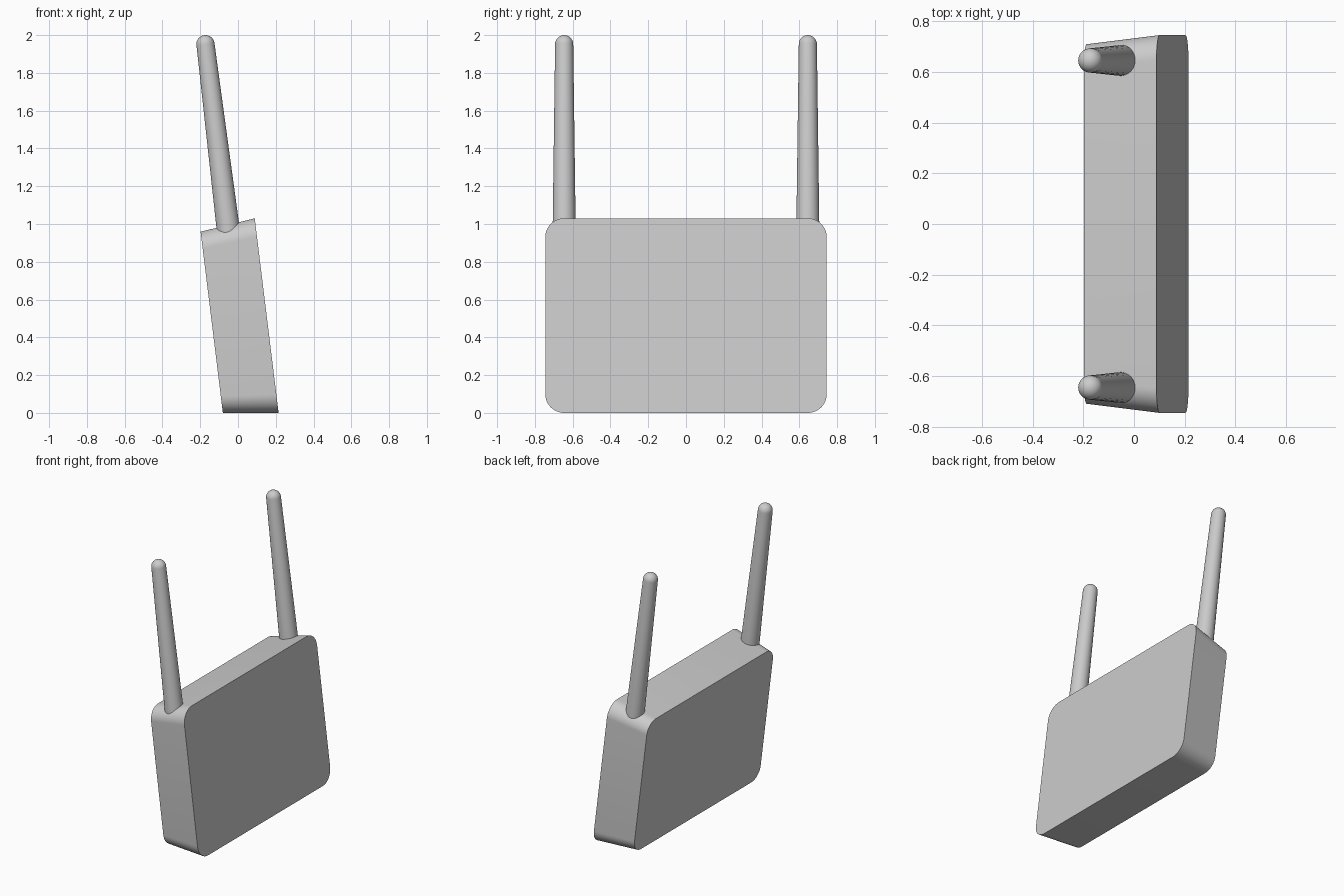
import bpy
import bmesh
from math import cos, sin, pi, radians
from mathutils import Matrix, Vector

if "Cube" in bpy.data.objects:
    bpy.data.objects.remove(bpy.data.objects["Cube"], do_unlink=True)

LEAN = radians(-7)
WIDTH, HEIGHT, DEPTH, INSET = 1.49, 1.038, 0.293, 0.036

grey = bpy.data.materials.new("plain grey")
grey.use_nodes = True
grey.diffuse_color = (0.6, 0.6, 0.6, 1)
grey.node_tree.nodes["Principled BSDF"].inputs["Base Color"].default_value = (0.6, 0.6, 0.6, 1)


def finish(name, bm, location):
    """Turn a bmesh into a leaning, smooth-shaded object."""
    bmesh.ops.recalc_face_normals(bm, faces=bm.faces)
    mesh = bpy.data.meshes.new(name)
    bm.to_mesh(mesh)
    bm.free()
    mesh.materials.append(grey)
    obj = bpy.data.objects.new(name, mesh)
    bpy.context.collection.objects.link(obj)
    obj.location = location
    obj.rotation_euler = (0, LEAN, 0)
    bpy.ops.object.select_all(action="DESELECT")
    obj.select_set(True)
    bpy.context.view_layer.objects.active = obj
    bpy.ops.object.shade_smooth_by_angle(angle=radians(30))
    return obj


def rounded_outline(bm, x, inset, radius, steps=12):
    """Ring of vertices round a rectangle with rounded corners."""
    half_w = WIDTH / 2 - inset - radius
    half_h = HEIGHT / 2 - inset - radius
    ring = []
    for corner, (sy, sz) in enumerate([(1, 1), (-1, 1), (-1, -1), (1, -1)]):
        for i in range(steps + 1):
            a = (corner + i / steps) * pi / 2
            ring.append(bm.verts.new((x, sy * half_w + radius * cos(a),
                                      HEIGHT / 2 + sz * half_h + radius * sin(a))))
    return ring


# Housing: rounded slab tapering towards the back
bm = bmesh.new()
front = rounded_outline(bm, 0, 0, 0.1)
back = rounded_outline(bm, -DEPTH, INSET, 0.09)
bm.faces.new(front)
bm.faces.new(back)
for i in range(len(front)):
    j = (i + 1) % len(front)
    bm.faces.new((front[i], front[j], back[j], back[i]))
finish("housing", bm, (0.215, 0, 0))


# Antennas: tapered rods with domed tips, turned from a profile
def antenna(name, side):
    start, tip, r_base, r_tip, dome = 0.9, 1.952, 0.062, 0.048, 8
    length = (tip - start) / cos(LEAN)
    profile = [(0, 0), (r_base, 0)]
    profile += [(r_tip * cos(i * pi / 2 / dome), length + r_tip * sin(i * pi / 2 / dome))
                for i in range(dome)]
    profile.append((0, length + r_tip))
    bm = bmesh.new()
    verts = [bm.verts.new((r, 0, z)) for r, z in profile]
    edges = [bm.edges.new(pair) for pair in zip(verts, verts[1:])]
    bmesh.ops.spin(bm, geom=verts + edges, cent=(0, 0, 0), axis=(0, 0, 1),
                   angle=2 * pi, steps=32, use_duplicate=False)
    bmesh.ops.remove_doubles(bm, verts=bm.verts, dist=0.0005)
    finish(name, bm, (-0.043, side * 0.645, start))


antenna("left_antenna", 1)
antenna("right_antenna", -1)
